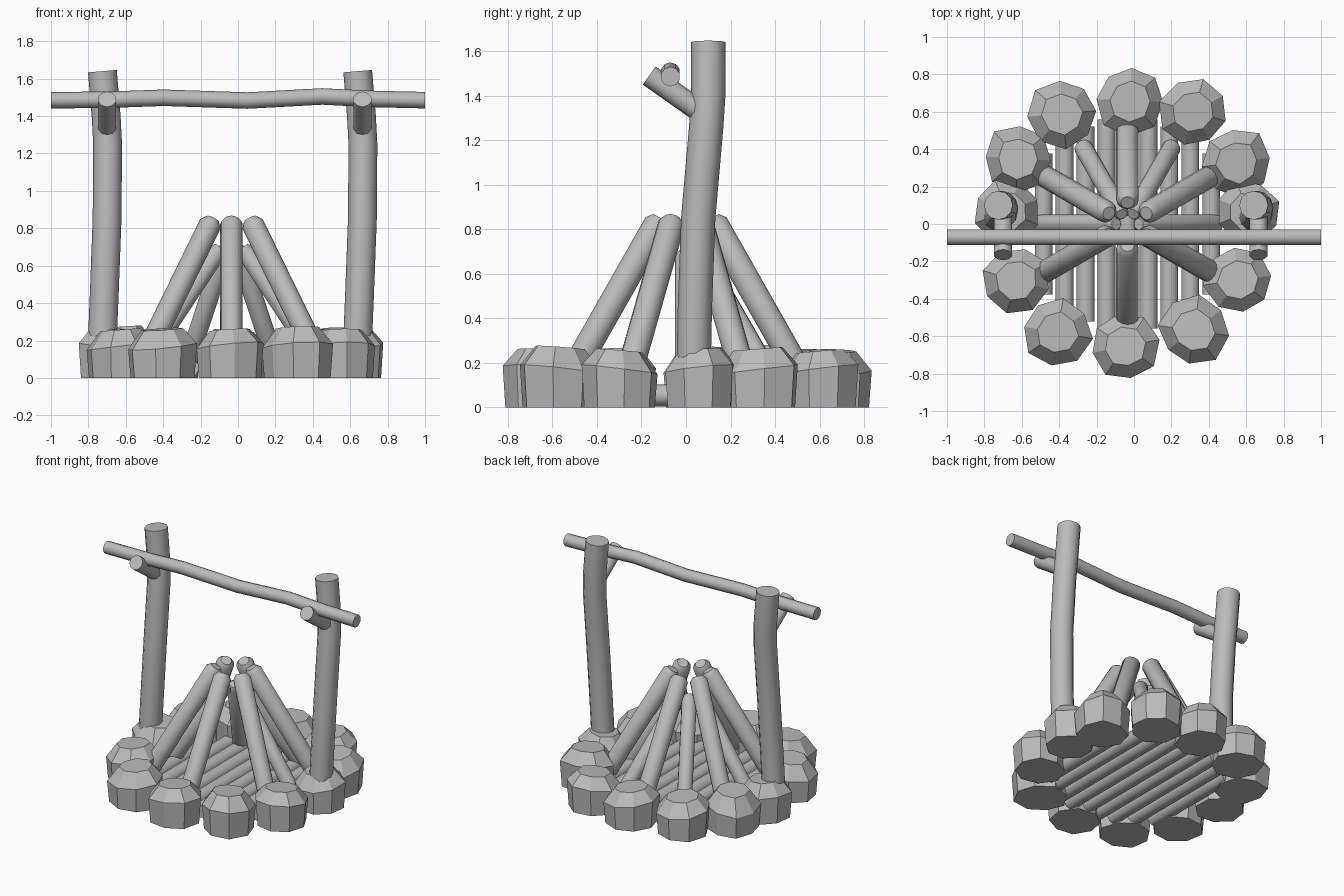
import bpy, bmesh, random
from math import cos, sin, pi, radians
from mathutils import Vector

cube = bpy.data.objects.get("Cube")
if cube:
    bpy.data.objects.remove(cube)

random.seed(4)
CENTRE_X = -0.035

grey = bpy.data.materials.new("plain_grey")
grey.use_nodes = True
COLOUR = (0.5, 0.5, 0.5, 1)
grey.diffuse_color = COLOUR
grey.node_tree.nodes["Principled BSDF"].inputs["Base Color"].default_value = COLOUR


def finish(name, bm, smooth):
    bmesh.ops.recalc_face_normals(bm, faces=bm.faces[:])
    mesh = bpy.data.meshes.new(name)
    bm.to_mesh(mesh)
    bm.free()
    mesh.materials.append(grey)
    obj = bpy.data.objects.new(name, mesh)
    bpy.context.collection.objects.link(obj)
    if smooth:
        bpy.ops.object.select_all(action='DESELECT')
        obj.select_set(True)
        bpy.context.view_layer.objects.active = obj
        bpy.ops.object.shade_smooth_by_angle(angle=radians(50))
    return obj


def log(name, points, radius, sides=10, round_end=0.0):
    """Sweep a ring along the points; round_end chamfers the last cap."""
    pts = [Vector(p) for p in points]
    radii = [radius] * len(pts)
    if round_end:
        tip = pts[-1].copy()
        along = (tip - pts[-2]).normalized()
        pts[-1] = tip - along * round_end
        pts.append(tip)
        radii.append(radius * 0.6)
    bm = bmesh.new()
    rings = []
    for i, p in enumerate(pts):
        d = (pts[min(i + 1, len(pts) - 1)] - pts[max(i - 1, 0)]).normalized()
        ref = Vector((0, 1, 0)) if abs(d.y) < 0.8 else Vector((1, 0, 0))
        u = d.cross(ref).normalized()
        v = d.cross(u)
        rings.append([bm.verts.new(p + radii[i] * (u * cos(a) + v * sin(a)))
                      for a in (2 * pi * k / sides for k in range(sides))])
    for a, b in zip(rings, rings[1:]):
        for k in range(sides):
            n = (k + 1) % sides
            bm.faces.new((a[k], a[n], b[n], b[k]))
    bm.faces.new(rings[0])
    bm.faces.new(rings[-1])
    return finish(name, bm, True)


def stone(name, x, y, radius):
    """Chunky faceted rock: convex hull of three uneven rings."""
    bm = bmesh.new()
    turn = random.uniform(0, pi)
    height = random.uniform(0.25, 0.275)
    sides = 8
    squash = [random.uniform(0.92, 1.06) for _ in range(sides)]
    tilt = random.uniform(0, 2 * pi)
    for z, scale in ((0, 0.93), (0.17, 1.0), (height, 0.6)):
        for k in range(sides):
            a = turn + 2 * pi * k / sides
            r = radius * scale * squash[k]
            lift = 0.022 * cos(a - tilt) if z else 0
            if z == height:
                lift *= 0.4
            bm.verts.new((x + r * cos(a), y + r * sin(a), z + lift))
    hull = bmesh.ops.convex_hull(bm, input=bm.verts[:])
    bmesh.ops.delete(bm, geom=list({g for g in hull["geom_interior"]}), context='VERTS')
    bmesh.ops.dissolve_limit(bm, angle_limit=radians(9), verts=bm.verts[:], edges=bm.edges[:])
    return finish(name, bm, False)


# Ring of stones
STONES = [(-0.02, 0.66), (-0.38, 0.59), (-0.62, 0.35), (-0.68, 0.07),
          (-0.63, -0.3), (-0.41, -0.58), (-0.05, -0.655), (0.32, -0.57),
          (0.56, -0.3), (0.61, 0.06), (0.55, 0.33), (0.32, 0.6)]
for i, (x, y) in enumerate(STONES):
    stone(f"stone_{i + 1}", x, y, 0.175 if abs(y) < 0.1 else 0.185)

# Floor of parallel logs
for i in range(9):
    x = CENTRE_X + (i - 4) * 0.112
    half = 0.57 - 0.012 * abs(i - 4) ** 2
    log(f"floor_log_{i + 1}", [(x, -half, 0.053), (x, half, 0.053)], 0.05)


# Leaning logs: tall outer set and shorter inner set
def leaning_log(name, angle, foot, foot_z, top, top_z, radius):
    c, s = cos(radians(angle)), sin(radians(angle))
    log(name, [(CENTRE_X + foot * c, foot * s, foot_z),
               (CENTRE_X + top * c, top * s, top_z)], radius, 12, 0.03)


for angle in range(30, 360, 60):
    leaning_log(f"tall_log_{angle}", angle, 0.54, 0.1, 0.115, 0.85, 0.06)
for angle in (0, 60, 120, 180):
    leaning_log(f"short_log_{angle}", angle, 0.47, 0.08, 0.06, 0.7, 0.05)

# Forked posts
for side, x in (("right", -0.7), ("left", 0.665)):
    log(f"{side}_post", [(x - 0.025, 0.035, 0.21), (x - 0.015, 0.04, 0.45),
                         (x, 0.055, 0.85), (x + 0.003, 0.09, 1.25),
                         (x - 0.005, 0.1, 1.4), (x - 0.025, 0.1, 1.64)], 0.077, 12)
    log(f"{side}_fork", [(x, 0.09, 1.31), (x, -0.165, 1.49)], 0.05)

# Crossbar
log("crossbar", [(-1, -0.07, 1.485), (-0.7, -0.07, 1.487), (-0.4, -0.07, 1.498),
                 (0.05, -0.07, 1.483), (0.45, -0.07, 1.505), (0.7, -0.07, 1.492),
                 (1, -0.07, 1.485)], 0.044, 10)
